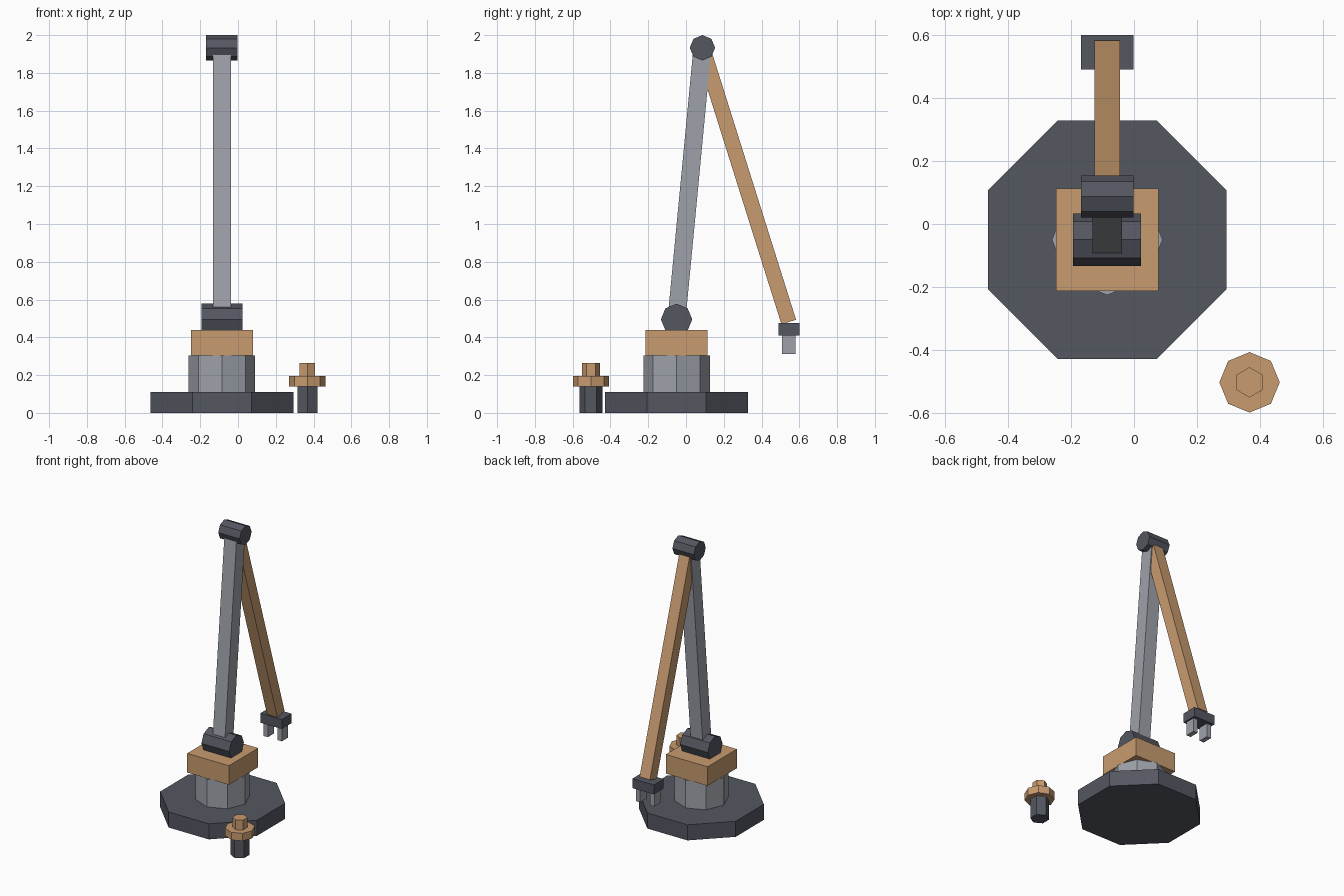
import bpy
from math import pi, radians
from mathutils import Vector

if "Cube" in bpy.data.objects:
    bpy.data.objects.remove(bpy.data.objects["Cube"])


def material(name, rgb):
    m = bpy.data.materials.new(name)
    m.diffuse_color = (*rgb, 1)
    m.use_nodes = True
    m.node_tree.nodes["Principled BSDF"].inputs["Base Color"].default_value = m.diffuse_color
    return m


DARK = material("dark_metal", (0.09, 0.095, 0.12))
GREY = material("light_metal", (0.34, 0.36, 0.40))
TAN = material("tan_paint", (0.58, 0.33, 0.16))


def finish(name, mat):
    o = bpy.context.object
    o.name = name
    o.data.materials.append(mat)
    return o


def prism(name, sides, r, length, loc, mat, rot=(0, 0, 0)):
    bpy.ops.mesh.primitive_cylinder_add(vertices=sides, radius=r, depth=length,
                                        location=loc, rotation=rot)
    return finish(name, mat)


def column(name, sides, r, z0, z1, xy, mat, turn=0):
    return prism(name, sides, r, z1 - z0, (*xy, (z0 + z1) / 2), mat, (0, 0, turn))


def box(name, size, loc, mat, rot=(0, 0, 0)):
    bpy.ops.mesh.primitive_cube_add(size=1, location=loc, rotation=rot)
    o = finish(name, mat)
    o.scale = size
    bpy.ops.object.transform_apply(location=False, rotation=False, scale=True)
    return o


def beam(name, a, b, width, mat):
    a, b = Vector(a), Vector(b)
    d = b - a
    # tilt about x only, so the section stays square to the side view
    tilt = Vector((d.z, d.y)).angle_signed(Vector((1, 0)))
    return box(name, (width, width, d.length), (a + b) / 2, mat, (-tilt, 0, 0))


CX, CY = -0.085, -0.05
shoulder = (CX, CY, 0.495)
elbow = (CX, 0.087, 1.933)
wrist = (CX, 0.544, 0.481)

# Pedestal
column("base_plate", 8, 0.41, 0, 0.11, (CX, CY), DARK, radians(22.5))
column("pedestal", 8, 0.176, 0.11, 0.305, (CX, CY), GREY)
box("turntable", (0.327, 0.327, 0.135), (CX, CY, 0.3725), TAN)

# Arm joints and links
prism("shoulder_joint", 8, 0.083, 0.216, shoulder, DARK, (0, pi / 2, 0))
prism("elbow_joint", 8, 0.067, 0.167, elbow, DARK, (0, pi / 2, 0))


def link(name, a, b, width, mat):
    a, b = Vector(a), Vector(b)
    d = b - a
    rot = Vector((0, 0, 1)).rotation_difference(d).to_euler()
    return box(name, (width, width, d.length), (a + b) / 2, mat, rot)


link("upper_arm", shoulder, elbow, 0.095, GREY)
# built from the wrist up so the tilt stays small
link("forearm", wrist, elbow, 0.081, TAN)

# Gripper
box("gripper_palm", (0.167, 0.109, 0.067), (CX, 0.5455, 0.4425), DARK)
for side, s in (("left", -1), ("right", 1)):
    box(side + "_finger", (0.034, 0.07, 0.1), (CX + s * 0.055, 0.5435, 0.362), GREY)

# Free-standing flanged peg
PEG = (0.367, -0.503)
column("peg_post", 6, 0.061, 0, 0.14, PEG, DARK)
column("peg_flange", 8, 0.096, 0.14, 0.194, PEG, TAN)
column("peg_tip", 6, 0.048, 0.194, 0.263, PEG, TAN)
